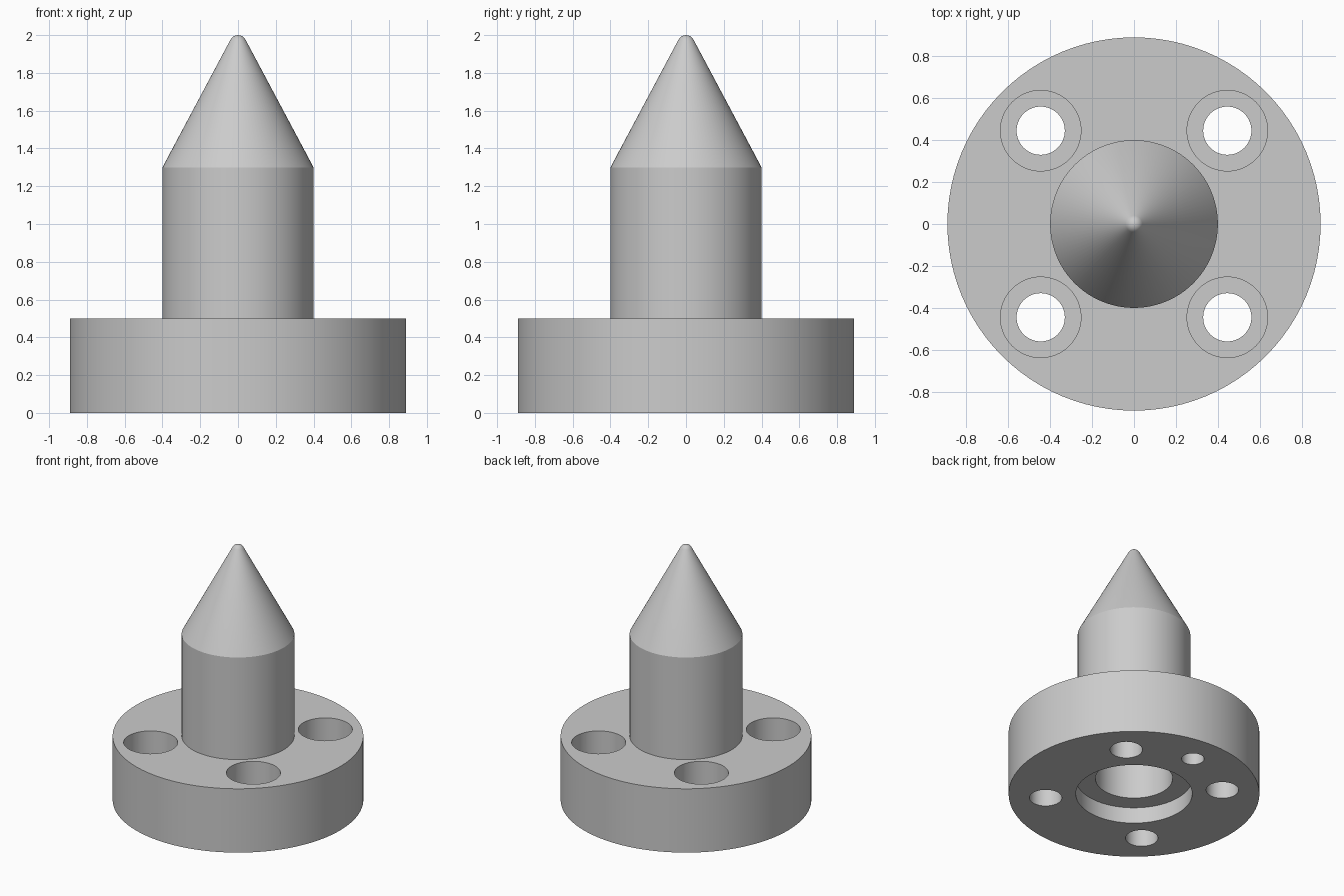
import bpy
import bmesh
from math import sin, cos, pi, radians

default = bpy.data.objects.get("Cube")
if default:
    bpy.data.objects.remove(default, do_unlink=True)

steel = bpy.data.materials.new("plain grey")
steel.use_nodes = True
grey = (0.6, 0.6, 0.6, 1)
steel.diffuse_color = grey
steel.node_tree.nodes["Principled BSDF"].inputs["Base Color"].default_value = grey


def lathe(name, profile, segments=96, at=(0, 0)):
    """Spin (radius, z) points, listed upwards, into a closed solid."""
    bm = bmesh.new()
    rings = []
    for r, z in profile:
        rings.append([bm.verts.new((at[0] + r * cos(2 * pi * i / segments),
                                    at[1] + r * sin(2 * pi * i / segments), z))
                      for i in range(segments)])
    for low, high in zip(rings, rings[1:]):
        for i in range(segments):
            j = (i + 1) % segments
            bm.faces.new((low[i], low[j], high[j], high[i]))
    bm.faces.new(rings[0][::-1])
    bm.faces.new(rings[-1])
    mesh = bpy.data.meshes.new(name)
    bm.to_mesh(mesh)
    bm.free()
    obj = bpy.data.objects.new(name, mesh)
    bpy.context.collection.objects.link(obj)
    mesh.materials.append(steel)
    return obj


# Flange, shank, cone and rounded tip in one turned profile
tip = 0.045
outline = [(0.89, 0), (0.89, 0.5), (0.4, 0.5), (0.4, 1.3)]
for degrees in (28, 44, 60, 75, 88):
    a = radians(degrees)
    outline.append((tip * cos(a), 2 - tip + tip * sin(a)))
body = lathe("flanged_pin", outline)

# Stepped bore in the underside
cutters = [lathe("centre_bore", [(0.413, -0.1), (0.413, 0.125), (0.274, 0.125), (0.274, 1.0)])]

# Four counterbored bolt holes
for sx in (-1, 1):
    for sy in (-1, 1):
        cutters.append(lathe("bolt_hole",
                             [(0.115, -0.1), (0.115, 0.2), (0.192, 0.2), (0.192, 0.6)],
                             64, (sx * 0.445, sy * 0.445)))

# Blind locating hole in the underside, towards the back
cutters.append(lathe("locating_hole", [(0.08, -0.1), (0.08, 0.25)], 48, (0, 0.65)))

for cutter in cutters:
    cutter.hide_render = True
    cut = body.modifiers.new(cutter.name, "BOOLEAN")
    cut.operation = "DIFFERENCE"
    cut.solver = "EXACT"
    cut.object = cutter

# Apply the cuts and discard the cutters
bpy.ops.object.select_all(action="DESELECT")
bpy.context.view_layer.objects.active = body
body.select_set(True)
for name in [m.name for m in body.modifiers]:
    bpy.ops.object.modifier_apply(modifier=name)
for cutter in cutters:
    bpy.data.objects.remove(cutter, do_unlink=True)
bpy.ops.object.shade_smooth_by_angle(angle=radians(22))
